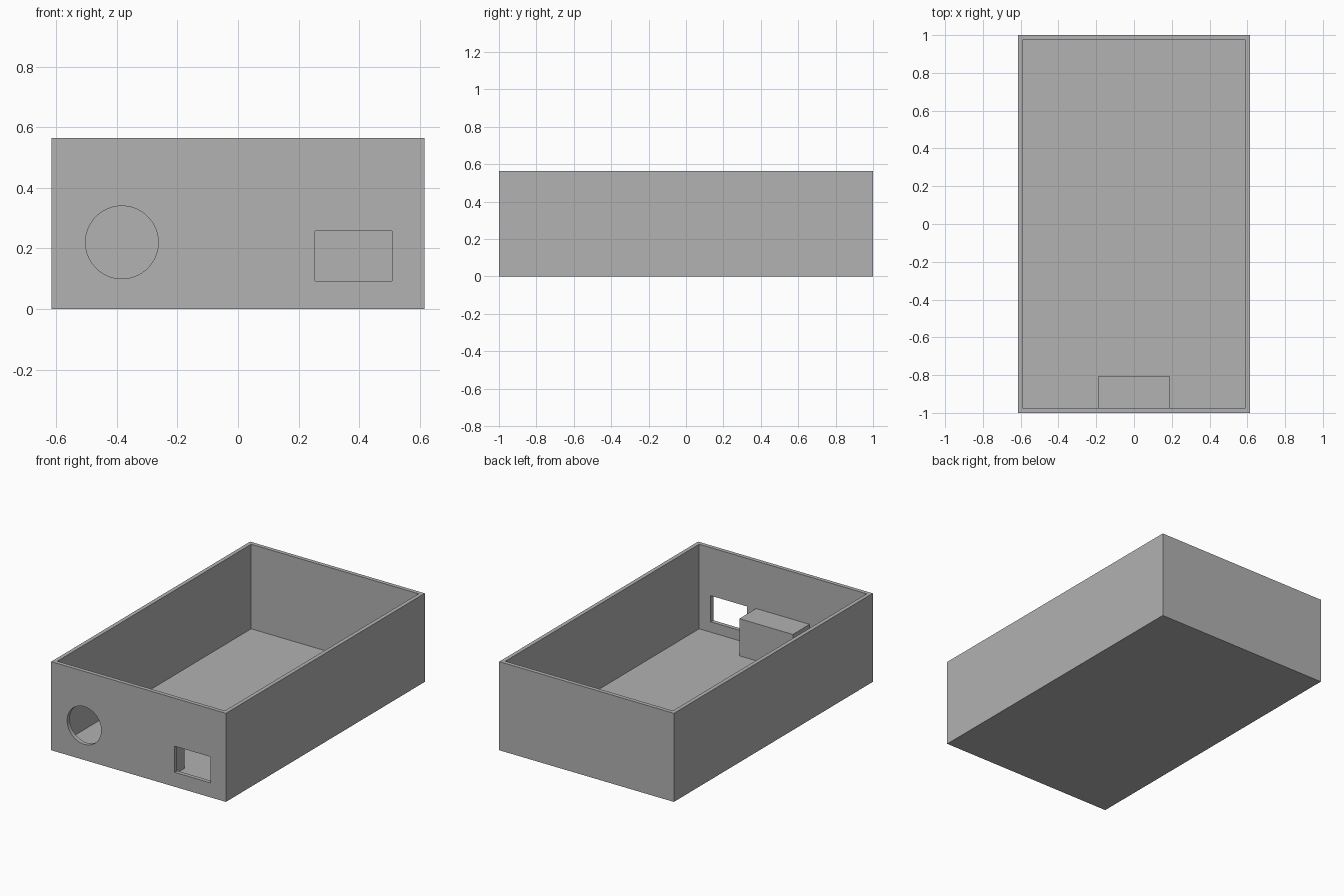
import bpy
import math

old = bpy.data.objects.get("Cube")
if old:
    bpy.data.objects.remove(old, do_unlink=True)

WIDTH, LENGTH, HEIGHT, WALL = 1.23, 2.0, 0.564, 0.0256

grey = bpy.data.materials.new("plain grey")
grey.use_nodes = True
colour = (0.445, 0.445, 0.445, 1)
grey.diffuse_color = colour
grey.node_tree.nodes["Principled BSDF"].inputs["Base Color"].default_value = colour


def box(name, low, high):
    """Axis-aligned box between two corners."""
    centre = [(a + b) / 2 for a, b in zip(low, high)]
    bpy.ops.mesh.primitive_cube_add(size=1, location=centre)
    ob = bpy.context.object
    ob.name = name
    ob.scale = [b - a for a, b in zip(low, high)]
    bpy.ops.object.transform_apply(location=True, rotation=True, scale=True)
    ob.data.materials.append(grey)
    return ob


def cut(target, cutter):
    """Subtract the cutter, then remove it."""
    cutter.hide_render = True
    mod = target.modifiers.new("cut", 'BOOLEAN')
    mod.operation = 'DIFFERENCE'
    mod.solver = 'EXACT'
    mod.object = cutter
    bpy.context.view_layer.objects.active = target
    bpy.ops.object.modifier_apply(modifier=mod.name)
    bpy.data.objects.remove(cutter, do_unlink=True)


# Open-topped tray
x, y = WIDTH / 2, LENGTH / 2
tray = box("tray", (-x, -y, 0), (x, y, HEIGHT))
cut(tray, box("cavity", (WALL - x, WALL - y, WALL), (x - WALL, y - WALL, HEIGHT + 0.1)))

# Rectangular port in the front wall
cut(tray, box("port_cutter", (0.254, -y - 0.05, 0.092), (0.508, -y + 0.08, 0.258)))

# Round port in the front wall
bpy.ops.mesh.primitive_cylinder_add(vertices=64, radius=0.12, depth=0.2,
                                    location=(-0.383, -y, 0.22),
                                    rotation=(math.pi / 2, 0, 0))
round_cutter = bpy.context.object
round_cutter.data.materials.append(grey)
cut(tray, round_cutter)

bpy.ops.object.select_all(action='DESELECT')
tray.select_set(True)
bpy.context.view_layer.objects.active = tray
bpy.ops.object.shade_smooth_by_angle(angle=math.radians(30))

# Mounting block against the inside of the front wall
box("mounting_block", (-0.188, WALL - y, WALL), (0.188, -0.806, 0.262))
